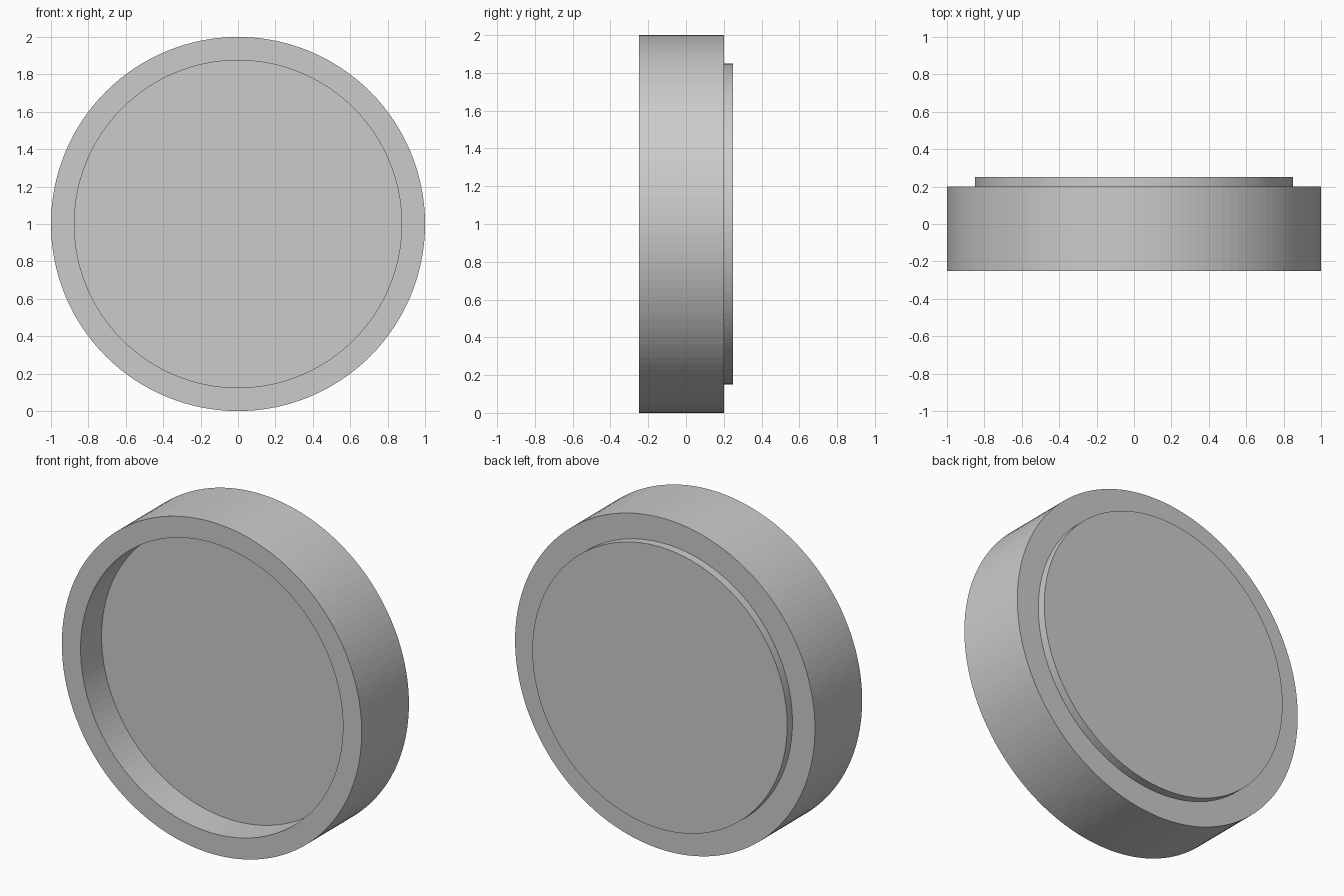
import bpy, bmesh
from math import cos, sin, pi

if "Cube" in bpy.data.objects:
    bpy.data.objects.remove(bpy.data.objects["Cube"])

SEGMENTS = 128


def lathe(name, profile):
    """Spin (radius, y) points around the y axis; radius 0 closes with a cap."""
    bm = bmesh.new()
    rings = []
    for r, y in profile:
        rings.append([bm.verts.new((r * cos(2 * pi * i / SEGMENTS), y,
                                    1 + r * sin(2 * pi * i / SEGMENTS)))
                      for i in range(SEGMENTS)])
    for a, b in zip(rings, rings[1:]):
        for i in range(SEGMENTS):
            j = (i + 1) % SEGMENTS
            bm.faces.new((a[i], a[j], b[j], b[i]))
    # flat end caps
    bm.faces.new(rings[0])
    bm.faces.new(rings[-1])
    bmesh.ops.recalc_face_normals(bm, faces=bm.faces)
    mesh = bpy.data.meshes.new(name)
    bm.to_mesh(mesh)
    bm.free()
    obj = bpy.data.objects.new(name, mesh)
    bpy.context.collection.objects.link(obj)
    return obj


# Round body: recessed floor, front rim, outer wall, back rim, raised back disc
lathe("round_dish_body", [
    (0.875, -0.05), (0.875, -0.25), (1.0, -0.25),
    (1.0, 0.2), (0.85, 0.2), (0.85, 0.25),
])
